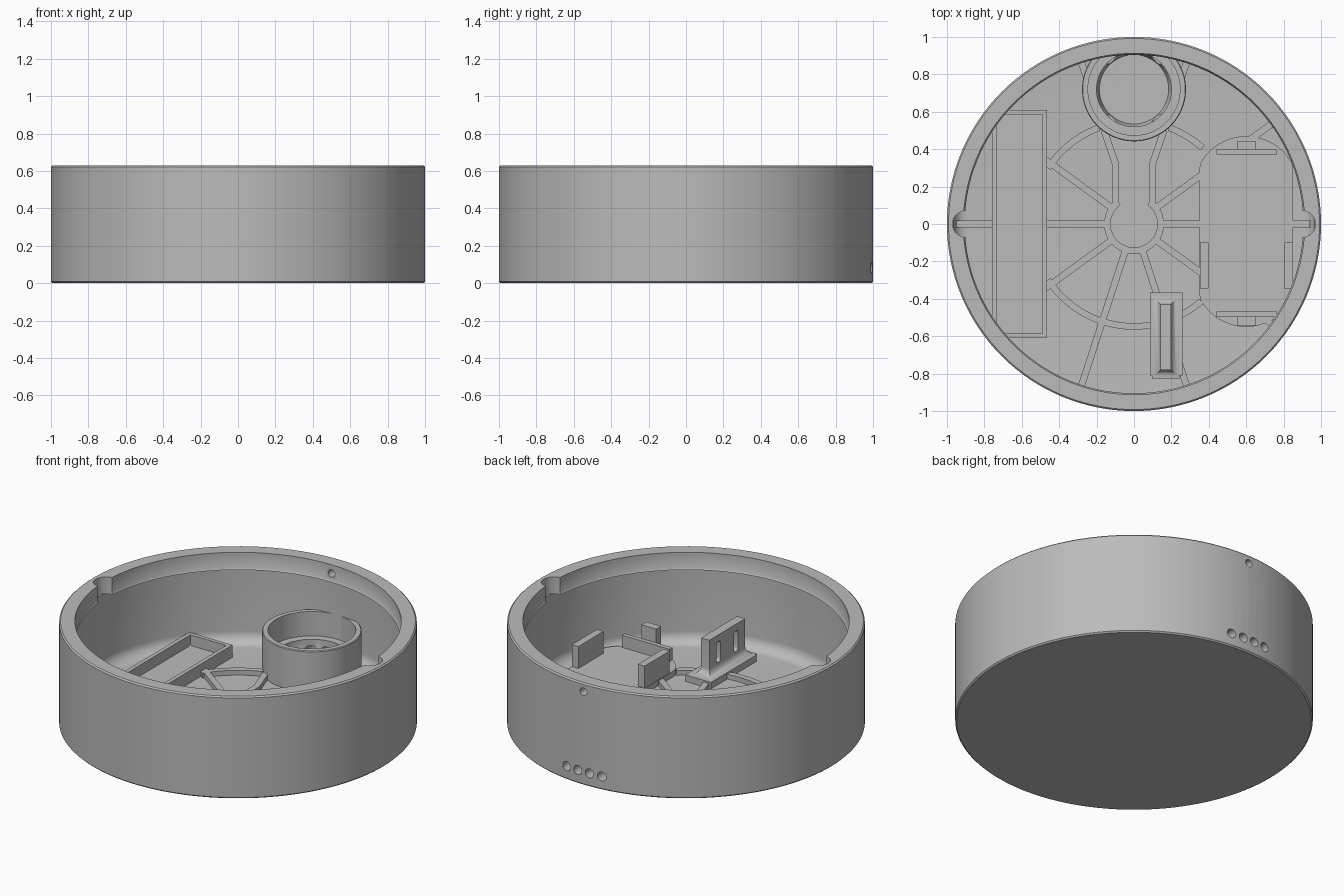
import bpy, bmesh, math
from mathutils import Matrix, Vector

if "Cube" in bpy.data.objects:
    bpy.data.objects.remove(bpy.data.objects["Cube"], do_unlink=True)

grey = bpy.data.materials.new("plain_grey")
grey.use_nodes = True
grey.diffuse_color = (0.5, 0.5, 0.5, 1)
grey.node_tree.nodes["Principled BSDF"].inputs["Base Color"].default_value = (0.5, 0.5, 0.5, 1)

FLOOR = 0.05
SUNK = 0.03       # parts start a little inside the floor
RIB = 0.08
DECK = 0.085


def finish(name, bm):
    bmesh.ops.recalc_face_normals(bm, faces=bm.faces)
    mesh = bpy.data.meshes.new(name)
    bm.to_mesh(mesh)
    bm.free()
    obj = bpy.data.objects.new(name, mesh)
    bpy.context.collection.objects.link(obj)
    mesh.materials.append(grey)
    return obj


def smooth(obj):
    bpy.ops.object.select_all(action="DESELECT")
    obj.select_set(True)
    bpy.context.view_layer.objects.active = obj
    bpy.ops.object.shade_smooth_by_angle(angle=math.radians(32))


def prism(name, outline, z0, z1, matrix=None):
    bm = bmesh.new()
    low = [bm.verts.new((x, y, z0)) for x, y in outline]
    high = [bm.verts.new((x, y, z1)) for x, y in outline]
    bm.faces.new(low)
    bm.faces.new(high)
    n = len(outline)
    for i in range(n):
        j = (i + 1) % n
        bm.faces.new((low[i], low[j], high[j], high[i]))
    if matrix:
        bm.transform(matrix)
    return finish(name, bm)


def box(name, x0, x1, y0, y1, z0, z1):
    return prism(name, [(x0, y0), (x1, y0), (x1, y1), (x0, y1)], z0, z1)


def bar(name, p, q, width, z0=SUNK, z1=RIB):
    p, q = Vector(p), Vector(q)
    d = (q - p).normalized() * width / 2
    s = Vector((-d.y, d.x))
    return prism(name, [p + s, p - s, q - s, q + s], z0, z1)


def polar(r, deg):
    a = math.radians(deg)
    return (r * math.cos(a), r * math.sin(a))


def arc_rib(name, r0, r1, a0, a1, steps=32):
    angles = [a0 + (a1 - a0) * i / steps for i in range(steps + 1)]
    outline = [polar(r1, a) for a in angles] + [polar(r0, a) for a in reversed(angles)]
    obj = prism(name, outline, SUNK, RIB)
    smooth(obj)


def stadium(cx, y0, y1, r, steps=24):
    ends = [(y1, 0), (y0, 180)]
    return [(cx + polar(r, s + 180 * i / steps)[0], cy + polar(r, s + 180 * i / steps)[1])
            for cy, s in ends for i in range(steps + 1)]


def lathe(name, profile, closed, centre=(0, 0), steps=128):
    bm = bmesh.new()
    vs = [bm.verts.new((r, 0, z)) for r, z in profile]
    pairs = list(zip(vs, vs[1:])) + ([(vs[-1], vs[0])] if closed else [])
    edges = [bm.edges.new(p) for p in pairs]
    bmesh.ops.spin(bm, geom=vs + edges, cent=(0, 0, 0), axis=(0, 0, 1),
                   angle=2 * math.pi, steps=steps)
    bmesh.ops.remove_doubles(bm, verts=bm.verts, dist=1e-5)
    bm.transform(Matrix.Translation((*centre, 0)))
    return finish(name, bm)


def disc(name, x, y, r, z0, z1):
    return prism(name, [(x + polar(r, a)[0], y + polar(r, a)[1]) for a in range(0, 360, 4)], z0, z1)


def bore_y(name, x, z, r, y0, y1):
    # round cutter running along y
    m = Matrix(((1, 0, 0, 0), (0, 0, 1, 0), (0, 1, 0, 0), (0, 0, 0, 1)))
    return prism(name, stadium(x, z, z, r, 12)[:-1], y0, y1, m)


def cut(targets, cutters):
    for target in targets:
        for cutter in cutters:
            mod = target.modifiers.new("cut", "BOOLEAN")
            mod.operation = "DIFFERENCE"
            mod.object = cutter
            bpy.ops.object.select_all(action="DESELECT")
            target.select_set(True)
            bpy.context.view_layer.objects.active = target
            bpy.ops.object.modifier_apply(modifier=mod.name)
    for cutter in cutters:
        bpy.data.objects.remove(cutter, do_unlink=True)


# Round shell: floor, filleted wall and inward lip
WALL, FILLET, LIP = 0.965, 0.07, 0.525
fillet = [(WALL - FILLET + FILLET * math.sin(t), FLOOR + FILLET - FILLET * math.cos(t))
          for t in [math.pi / 2 * i / 8 for i in range(9)]]
shell = lathe("shell", [(0, 0), (0.992, 0), (1, 0.008), (1, 0.622), (0.992, 0.63),
                        (0.912, 0.63), (0.912, LIP + 0.012), (0.905, LIP), (WALL, LIP)]
              + fillet[::-1] + [(0, FLOOR)], False)

# Stepped cup against the back wall
CUP_Y = 0.72
cup = lathe("cup", [(0.278, SUNK), (0.278, 0.295), (0.274, 0.3), (0.246, 0.3), (0.246, 0.15),
                    (0.2, 0.15), (0.2, 0.075), (0.185, FLOOR), (0.185, SUNK)],
            True, (0, CUP_Y), 96)

# Lip notches, cup bore and back holes
cut([shell], [disc("notch_cutter", s * 0.9, 0, 0.07, 0.515, 0.7) for s in (-1, 1)]
    + [disc("cup_cutter", 0, CUP_Y, 0.2, FLOOR, 0.3),
       bore_y("vent_cutter", 0, 0.577, 0.023, 0.8, 1.1)])
cut([shell, cup], [bore_y("wire_hole_cutter", x, 0.083, 0.028, 0.545, 1.1)
                   for x in (-0.12, -0.04, 0.04, 0.12)])
smooth(shell)
smooth(cup)

# Floor ribs: hub, broken ring, spokes and cable channel
arc_rib("hub_rib", 0.125, 0.16, 125, 415, 56)
for a0, a1 in ((48, 70), (110, 147), (213, 311)):
    arc_rib("ring_rib", 0.53, 0.565, a0, a1)
for angle in range(0, 360, 36):
    start, end = 0.15, 0.94
    if angle in (72, 108):
        start = 0.82
    if angle in (144, 216):
        end = 0.48 / math.cos(math.radians(36))
    if angle == 180:
        end = 0.48
    bar("spoke", polar(start, angle), polar(end, angle), 0.036)
bar("left_spoke_end", (-0.95, 0), (-0.75, 0), 0.036)
for s in (-1, 1):
    bar("channel_rib", (s * 0.1, 0.1), (s * 0.1, 0.335), 0.036)
    bar("channel_flare", (s * 0.1, 0.325), (s * 0.16, 0.5), 0.036)

# Long tray on one side
TX0, TX1, TY, TW, TH = -0.76, -0.465, 0.61, 0.025, 0.126
box("tray_floor", TX0, TX1, -TY, TY, SUNK, FLOOR + 0.01)
for s in (-1, 1):
    y = s * (TY - TW / 2)
    # the far corners stop inside the shell wall
    box("tray_end", TX0, TX1, y - TW / 2, y + TW / 2, SUNK, TH)
for x in (TX0, TX1 - TW):
    box("tray_side", x, x + TW, -TY, TY, SUNK, TH)

# Module cradle: deck, end walls with clips and side walls
outline = [(min(max(x, 0.35), 0.85), y) for x, y in stadium(0.6, -0.27, 0.19, 0.28)]
prism("cradle_deck", outline, SUNK, DECK)
for y, s in ((0.385, 1), (-0.483, -1)):
    box("cradle_end", 0.44, 0.765, y - 0.014, y + 0.014, SUNK, 0.16)
    y0, y1 = sorted((y + s * 0.012, y + s * 0.06))
    box("cradle_clip", 0.55, 0.65, y0, y1, SUNK, 0.245)
for x in (0.353, 0.805):
    box("cradle_side", x, x + 0.045, -0.345, -0.1, SUNK, 0.22)

# Upright bracket with a flared foot and two slots
box("bracket_base", 0.085, 0.26, -0.81, -0.365, SUNK, 0.09)
R = 0.045
levels = [(R, 0.08)] + [(R * (1 - math.sin(t)), 0.09 + R * (1 - math.cos(t)))
                        for t in [math.pi / 2 * i / 6 for i in range(7)]] + [(0, 0.31)]
bm = bmesh.new()
rings = [[bm.verts.new((0.17 + sx * (0.028 + d), -0.605 + sy * (0.175 + d), z))
          for sx, sy in ((-1, -1), (1, -1), (1, 1), (-1, 1))] for d, z in levels]
bm.faces.new(rings[0])
bm.faces.new(rings[-1])
for low, high in zip(rings, rings[1:]):
    for i in range(4):
        j = (i + 1) % 4
        bm.faces.new((low[i], low[j], high[j], high[i]))
bracket = finish("bracket_plate", bm)
to_x = Matrix(((0, 0, 1, 0), (1, 0, 0, 0), (0, 1, 0, 0), (0, 0, 0, 1)))
cut([bracket], [prism("slot_cutter", stadium(y, 0.16, 0.25, 0.02, 8), 0, 0.4, to_x)
                for y in (-0.52, -0.69)])
smooth(bracket)
